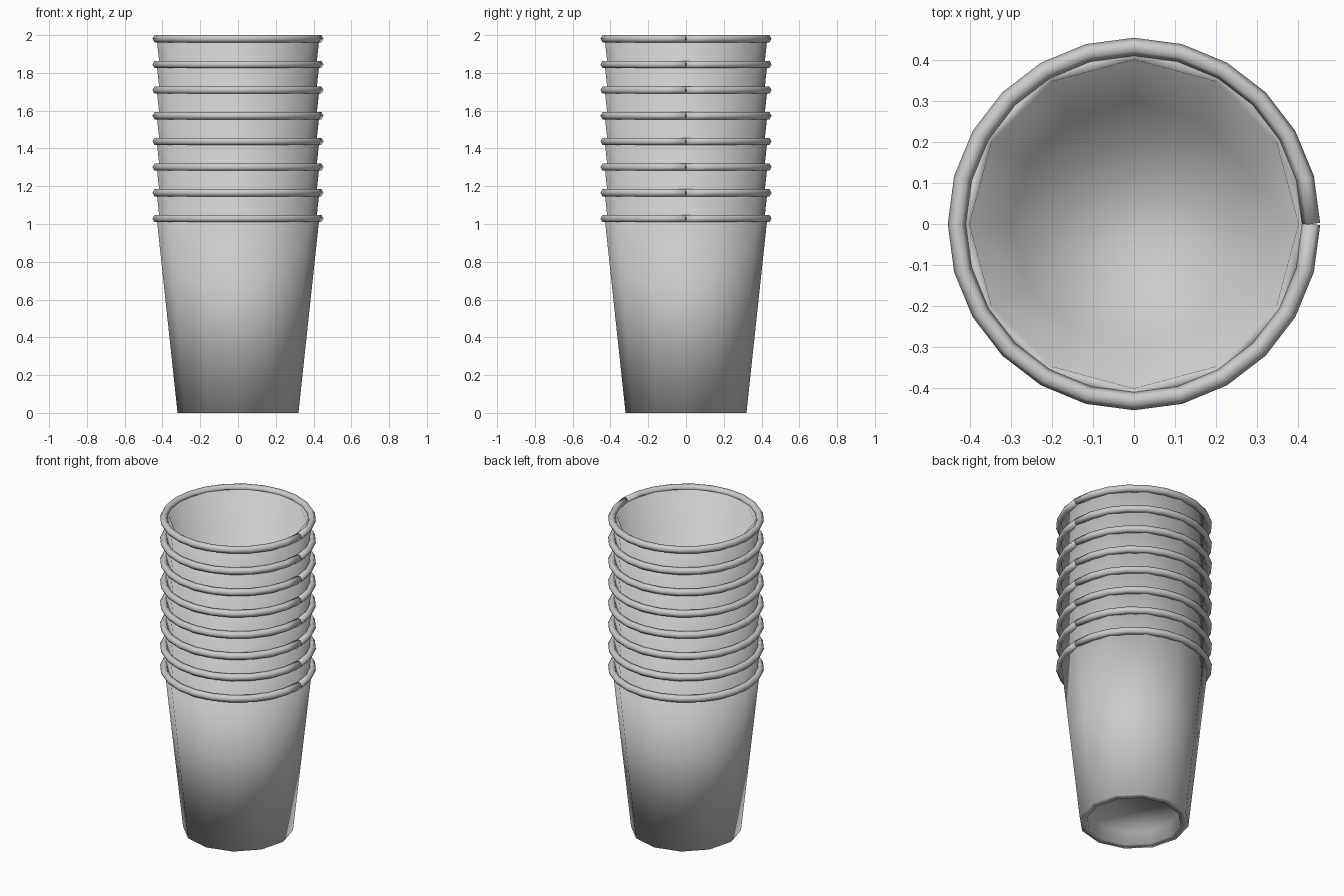
import bpy, bmesh
from math import sin, cos, pi, radians

if "Cube" in bpy.data.objects:
    bpy.data.objects.remove(bpy.data.objects["Cube"])

COUNT, STEP = 8, 0.136
SIDES, RIM_SEGS, TUBE_SEGS = 12, 24, 6
RIM_Z, RIM_R, TUBE_R = 1.029, 0.431, 0.022


def finish(bm, name):
    bmesh.ops.recalc_face_normals(bm, faces=bm.faces)
    for f in bm.faces:
        f.smooth = True
    me = bpy.data.meshes.new(name)
    bm.to_mesh(me)
    bm.free()
    return me


def bridge(bm, a, b):
    n = len(a)
    for i in range(n):
        j = (i + 1) % n
        bm.faces.new((a[i], a[j], b[j], b[i]))


def cup_mesh():
    # closed wall profile: recessed underside, outer wall, top ledge, inner wall, floor
    profile = [(0.268, 0.08), (0.275, 0.0), (0.32, 0.0), (0.43, 1.026),
               (0.40, 1.026), (0.30, 0.10)]
    bm = bmesh.new()
    rings = [[bm.verts.new((r * cos(2 * pi * i / SIDES), r * sin(2 * pi * i / SIDES), z))
              for i in range(SIDES)] for r, z in profile]
    for a, b in zip(rings, rings[1:]):
        bridge(bm, a, b)
    bm.faces.new(rings[0])
    bm.faces.new(rings[-1])
    return finish(bm, "cup_body")


def rim_mesh():
    # rolled lip swept around the mouth, with an unmitred seam at +x
    bm = bmesh.new()
    rings = []
    for i in range(RIM_SEGS + 1):
        a = 2 * pi * i / RIM_SEGS
        d = a + radians(7.5) * ((i == 0) - (i == RIM_SEGS))
        ring = []
        for k in range(TUBE_SEGS):
            t = 2 * pi * k / TUBE_SEGS
            o = TUBE_R * cos(t)
            ring.append(bm.verts.new((RIM_R * cos(a) + o * cos(d),
                                      RIM_R * sin(a) + o * sin(d),
                                      RIM_Z + TUBE_R * sin(t))))
        rings.append(ring)
    for a, b in zip(rings, rings[1:]):
        bridge(bm, a, b)
    bm.faces.new(rings[0])
    bm.faces.new(rings[-1])
    return finish(bm, "cup_rim")


# nested stack of identical cups
body, rim = cup_mesh(), rim_mesh()
for n in range(COUNT):
    for me in (body, rim):
        ob = bpy.data.objects.new(f"{me.name}_{n + 1}", me)
        ob.location.z = n * STEP
        bpy.context.collection.objects.link(ob)
